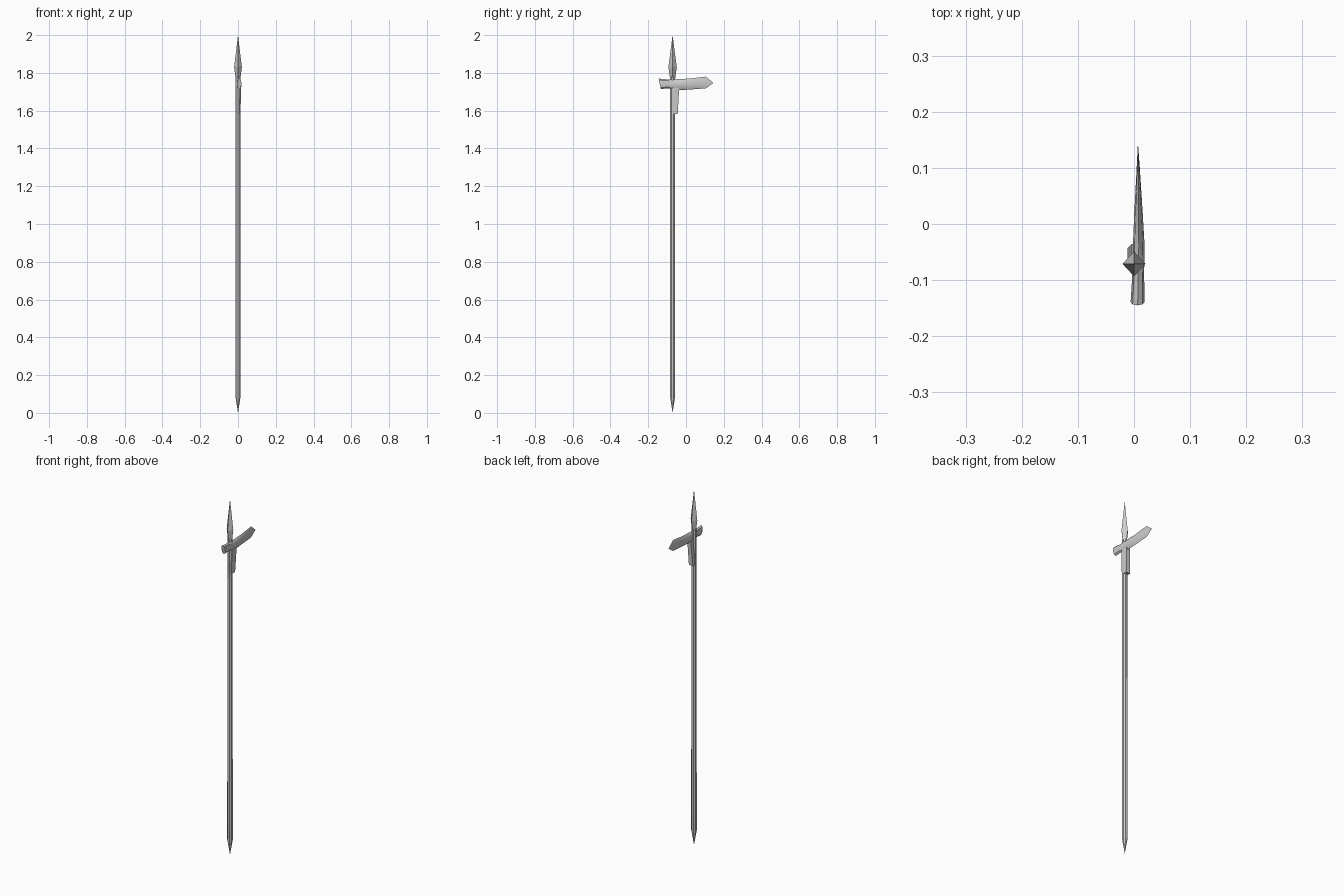
import bpy
from math import cos, sin, pi

if "Cube" in bpy.data.objects:
    bpy.data.objects.remove(bpy.data.objects["Cube"])

Y = -0.071  # shaft axis
SMOOTH = 0.6


def loft(name, rings, smooth=True):
    """Skin rings of points; single-point rings close to a tip."""
    verts, faces, idx = [], [], []
    for r in rings:
        idx.append(range(len(verts), len(verts) + len(r)))
        verts += r
    for a, b in zip(idx, idx[1:]):
        n = max(len(a), len(b))
        for i in range(n):
            q = [a[i % len(a)], a[(i + 1) % len(a)], b[(i + 1) % len(b)], b[i % len(b)]]
            faces.append(list(dict.fromkeys(q)))
    for r in (idx[0], idx[-1]):
        if len(r) > 2:
            faces.append(list(r))
    me = bpy.data.meshes.new(name)
    me.from_pydata(verts, [], faces)
    ob = bpy.data.objects.new(name, me)
    bpy.context.collection.objects.link(ob)
    bpy.context.view_layer.objects.active = ob
    ob.select_set(True)
    bpy.ops.object.mode_set(mode='EDIT')
    bpy.ops.mesh.select_all(action='SELECT')
    bpy.ops.mesh.normals_make_consistent(inside=False)
    bpy.ops.object.mode_set(mode='OBJECT')
    if smooth:
        bpy.ops.object.shade_smooth_by_angle(angle=SMOOTH)
    ob.select_set(False)
    return ob


def ring_z(z, rx, ry, n, phase=0.0):
    if rx == 0:
        return [(0, Y, z)]
    return [(rx * cos(2 * pi * i / n + phase), Y + ry * sin(2 * pi * i / n + phase), z)
            for i in range(n)]


def ring_y(y, top, bottom, xc, hx, lean=0.0, n=8):
    zc, hz = (top + bottom) / 2, (top - bottom) / 2
    return [(xc + hx * cos(2 * pi * i / n), y - lean * sin(2 * pi * i / n),
             zc + hz * sin(2 * pi * i / n)) for i in range(n)]


# Shaft with pointed butt
loft("shaft", [ring_z(z, r, r, 8, pi / 8) for z, r in
               [(0.0, 0), (0.085, 0.0145), (0.25, 0.0145), (1.78, 0.0135)]])

# Four-sided top spike
loft("top_spike", [ring_z(z, r, r * 1.08, 4) for z, r in
                   [(1.765, 0.012), (1.83, 0.0205), (2.0, 0)]], smooth=False)

# Hammer face at the back tapering to a chisel beak
loft("hammer_head", [
    ring_y(-0.139, 1.77, 1.715, 0.0065, 0.0125, lean=0.006),
    ring_y(-0.09, 1.765, 1.718, 0.0075, 0.0105),
    ring_y(-0.04, 1.767, 1.708, 0.0085, 0.0105),
    ring_y(0.02, 1.77, 1.712, 0.008, 0.0075),
    ring_y(0.105, 1.78, 1.718, 0.0075, 0.0025),
    [(0.007, 0.145, 1.747)],
])

# Langet strapping the head to the shaft
loft("langet", [[(x0, y0, z), (x1, y0, z), (x1, y1, z), (x0, y1, z)]
                for x0, x1, y0, y1, z in [
                    (-0.012, 0.013, -0.078, -0.044, 1.583),
                    (-0.004, 0.017, -0.076, -0.036, 1.72)]], smooth=False)
